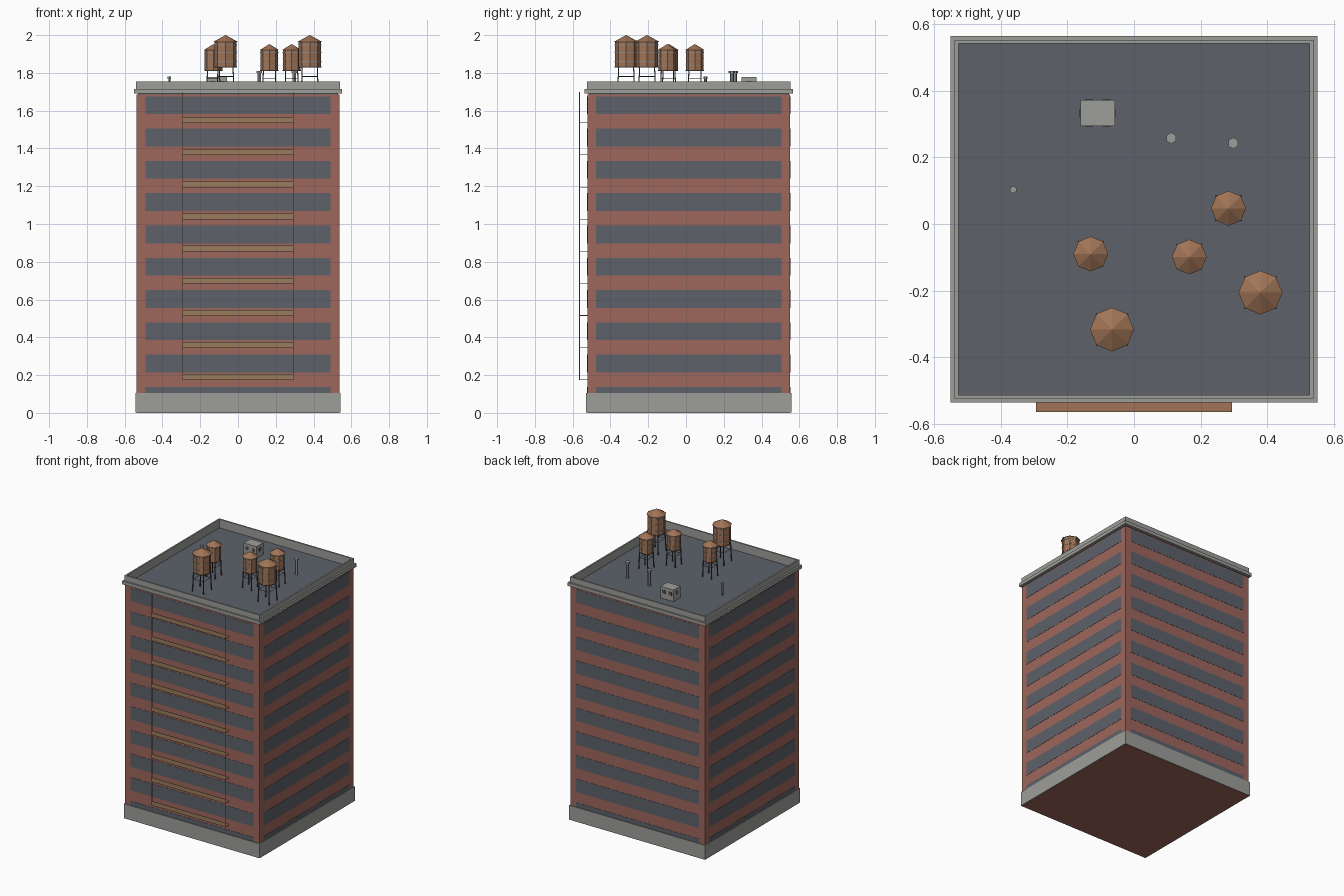
import bpy, bmesh
from math import radians
from mathutils import Matrix, Vector

if "Cube" in bpy.data.objects:
    bpy.data.objects.remove(bpy.data.objects["Cube"], do_unlink=True)


def material(name, r, g, b):
    rgb = [(c / 255 / 12.92) if c < 11 else ((c / 255 + 0.055) / 1.055) ** 2.4 for c in (r, g, b)]
    m = bpy.data.materials.new(name)
    m.use_nodes = True
    m.diffuse_color = (*rgb, 1)
    m.node_tree.nodes["Principled BSDF"].inputs["Base Color"].default_value = (*rgb, 1)
    return m


BRICK = material("brick red", 158, 102, 92)
GLASS = material("slate glass", 93, 97, 106)
STONE = material("stone grey", 158, 158, 154)
WOOD = material("tank wood", 160, 116, 86)
IRON = material("rail tan", 154, 124, 92)
DARK = material("dark metal", 84, 82, 80)
HOOP = material("hoop grey", 140, 142, 145)

CY = 0.0145      # tower centre in y
ROOF = 1.69
HALF = 0.537


def finish(bm, name, mat):
    mesh = bpy.data.meshes.new(name)
    bm.to_mesh(mesh)
    bm.free()
    mesh.materials.append(mat)
    ob = bpy.data.objects.new(name, mesh)
    bpy.context.scene.collection.objects.link(ob)
    return ob


def add_box(bm, lo, hi):
    lo, hi = Vector(lo), Vector(hi)
    bmesh.ops.create_cube(bm, size=1, matrix=Matrix.Translation((lo + hi) / 2) @ Matrix.Diagonal((*(hi - lo), 1)))


def boxes(name, mat, *pairs):
    bm = bmesh.new()
    for lo, hi in pairs:
        add_box(bm, lo, hi)
    return finish(bm, name, mat)


def block(name, mat, half, z0, z1):
    return boxes(name, mat, ((-half, CY - half, z0), (half, CY + half, z1)))


def add_prism(bm, x, y, z0, z1, r0, r1, sides):
    bmesh.ops.create_cone(bm, cap_ends=True, segments=sides, radius1=r0, radius2=r1, depth=z1 - z0,
                          matrix=Matrix.Translation((x, y, (z0 + z1) / 2)))


def add_bar(bm, a, b, r, sides=4):
    a, b = Vector(a), Vector(b)
    d = b - a
    rot = d.to_track_quat("Z", "Y").to_matrix().to_4x4()
    bmesh.ops.create_cone(bm, cap_ends=True, segments=sides, radius1=r, radius2=r, depth=d.length,
                          matrix=Matrix.Translation((a + b) / 2) @ rot)


def square_ring(name, mat, outer, inner, z0, z1):
    # Four mitre-free strips around the tower
    o, i = outer, inner
    return boxes(name, mat,
                 ((-o, CY - o, z0), (o, CY - i, z1)), ((-o, CY + i, z0), (o, CY + o, z1)),
                 ((-o, CY - i, z0), (-i, CY + i, z1)), ((i, CY - i, z0), (o, CY + i, z1)))


# Tower body, plinth, cornice, parapet and roof
block("tower_walls", BRICK, HALF, 0, ROOF - 0.005)
block("plinth", STONE, 0.543, 0.001, 0.105)
square_ring("cornice", STONE, 0.551, 0.529, 1.692, 1.716)
square_ring("parapet", STONE, 0.539, 0.528, 1.716, 1.755)
block("roof_deck", GLASS, 0.5295, ROOF - 0.01, ROOF + 0.003)

# Window bands on all four sides
bm = bmesh.new()
for turn in range(4):
    start = len(bm.verts)
    for row in range(10):
        top = 1.676 - 0.171 * row
        add_box(bm, (-0.491, -HALF - 0.0015, top - 0.094), (0.491, -HALF + 0.002, top))
    bm.verts.ensure_lookup_table()
    bmesh.ops.rotate(bm, verts=bm.verts[start:], cent=(0, 0, 0), matrix=Matrix.Rotation(radians(90 * turn), 3, "Z"))
bmesh.ops.translate(bm, verts=bm.verts, vec=(0, CY, 0))
finish(bm, "window_bands", GLASS)

# Front fire escape: landings, rail panels and uprights
wall_y, rail_y = CY - HALF, -0.5655
floors, panels = [], []
for level in range(9):
    z = 1.534 - 0.17 * level
    floors.append(((-0.295, rail_y, z), (0.295, wall_y, z + 0.003)))
    panels.append(((-0.295, rail_y, z), (0.295, rail_y + 0.002, z + 0.031)))
boxes("escape_landings", WOOD, *floors)
boxes("escape_rails", IRON, *panels)
boxes("escape_uprights", IRON, *[((s * 0.293 - 0.002, rail_y, 0.174), (s * 0.293 + 0.002, rail_y + 0.003, 1.70))
                                for s in (-1, 1)])


def water_tank(x, y, r, bottom, eave, top):
    h = eave - bottom
    bm = bmesh.new()
    add_prism(bm, x, y, bottom, eave, r * 0.92, r * 0.92, 8)
    finish(bm, "tank_body", WOOD)
    bm = bmesh.new()
    add_prism(bm, x, y, eave - 0.002, top, r * 1.03, 0.001, 8)
    finish(bm, "tank_roof", WOOD)
    bm = bmesh.new()
    for f in (0.2, 0.55, 0.85):
        add_prism(bm, x, y, bottom + f * h, bottom + f * h + 0.004, r * 0.95, r * 0.95, 8)
    finish(bm, "tank_hoops", HOOP)
    # Stand with four legs, braces and a bearing plate
    bm = bmesh.new()
    corners = [(1, 1), (-1, 1), (-1, -1), (1, -1)]
    k, foot, mid = r * 0.62, r * 0.7, (ROOF + bottom) / 2 + 0.02
    for n, (sx, sy) in enumerate(corners):
        tx, ty = corners[(n + 1) % 4]
        add_bar(bm, (x + sx * foot, y + sy * foot, ROOF), (x + sx * k, y + sy * k, bottom), 0.004)
        add_bar(bm, (x + sx * k, y + sy * k, mid), (x + tx * k, y + ty * k, mid), 0.002)
    add_prism(bm, x, y, bottom - 0.004, bottom + 0.001, r * 0.95, r * 0.95, 8)
    finish(bm, "tank_stand", DARK)


for x, y in ((-0.066, -0.317), (0.38, -0.206)):
    water_tank(x, y, 0.064, 1.832, 1.966, 2.0)
for x, y in ((-0.13, -0.09), (0.166, -0.099), (0.284, 0.047)):
    water_tank(x, y, 0.051, 1.814, 1.922, 1.952)

# Roof vent pipes with hexagonal caps
for x, y, r, top in ((0.112, 0.258, 0.017, 1.811), (0.298, 0.243, 0.017, 1.811), (-0.363, 0.103, 0.011, 1.78)):
    bm = bmesh.new()
    add_prism(bm, x, y, ROOF, top - 0.01, r * 0.65, r * 0.65, 6)
    finish(bm, "vent_pipe", HOOP)
    bm = bmesh.new()
    add_prism(bm, x, y, top - 0.012, top, r, r, 6)
    finish(bm, "vent_cap", STONE)

# Rooftop air unit with dark grilles
boxes("air_unit", STONE, ((-0.161, 0.295, ROOF), (-0.057, 0.372, 1.777)))
boxes("air_unit_grilles", DARK,
      *[((gx - 0.012, gy - 0.002, 1.732), (gx + 0.012, gy + 0.002, 1.756))
        for gx in (-0.135, -0.083) for gy in (0.295, 0.372)],
      *[((gx - 0.002, 0.322, 1.732), (gx + 0.002, 0.346, 1.756)) for gx in (-0.161, -0.057)])
